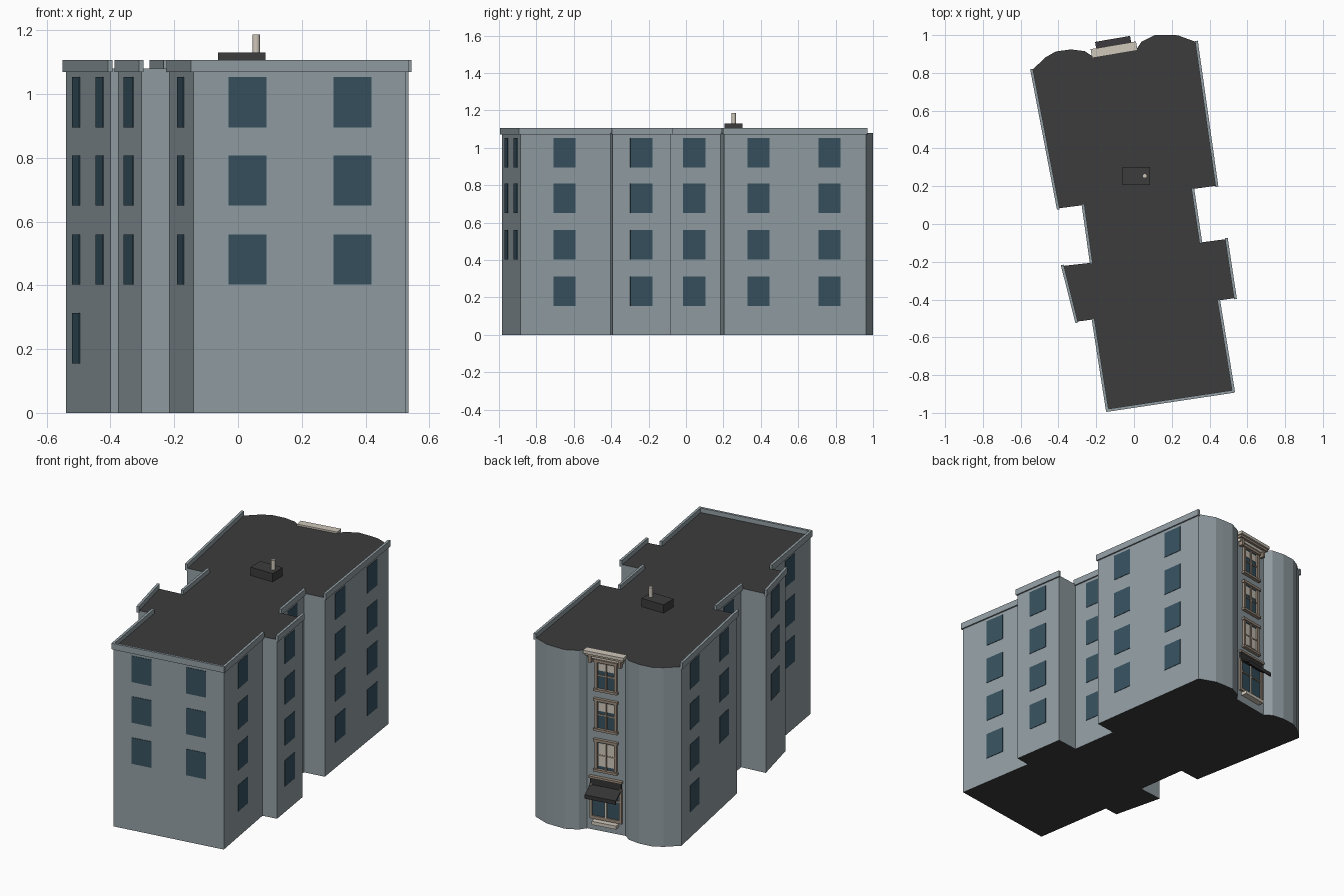
import bpy, bmesh, math
from mathutils import Vector, Matrix

if "Cube" in bpy.data.objects:
    bpy.data.objects.remove(bpy.data.objects["Cube"])


def material(name, rgb):
    m = bpy.data.materials.new(name)
    m.diffuse_color = (*rgb, 1)
    m.use_nodes = True
    m.node_tree.nodes["Principled BSDF"].inputs["Base Color"].default_value = m.diffuse_color
    return m


WALL = material("grey wall", (0.29, 0.345, 0.37))
ROOF = material("dark roof", (0.045, 0.045, 0.045))
GLASS = material("blue glass", (0.038, 0.083, 0.115))
TAN = material("tan trim", (0.34, 0.27, 0.21))
CREAM = material("cream trim", (0.62, 0.57, 0.49))
AWN = material("awning charcoal", (0.035, 0.033, 0.035))


def finish(name, bm, mats):
    bmesh.ops.recalc_face_normals(bm, faces=bm.faces)
    me = bpy.data.meshes.new(name)
    bm.to_mesh(me)
    bm.free()
    for m in mats:
        me.materials.append(m)
    ob = bpy.data.objects.new(name, me)
    bpy.context.collection.objects.link(ob)
    return ob


def box(name, mat, frame, lo, hi):
    """Box between two corners of a local frame."""
    bm = bmesh.new()
    bmesh.ops.create_cube(bm, size=1)
    for v in bm.verts:
        v.co = frame @ Vector([(a + b) / 2 + c * (b - a) for a, b, c in zip(lo, hi, v.co)])
    return finish(name, bm, [mat])


def frame_at(origin, along, out):
    m = Matrix((along, out, Vector((0, 0, 1)))).transposed().to_4x4()
    m.translation = origin
    return m


# Building outline, counter-clockwise; the back is given in its own frame
H = 1.08
E, N = Vector((0.986, 0.168, 0)), Vector((-0.168, 0.986, 0))
BACK = frame_at(Vector((-0.105, 0.889, 0)), E, N)
back_uv = [(0.441, 0), (0.35, 0.052), (0.30, 0.062), (0.23, 0.073), (0.155, 0.05), (0.122, 0.015),
           (-0.111, 0.015), (-0.149, 0.052), (-0.22, 0.073), (-0.30, 0.076), (-0.358, 0.055), (-0.441, 0)]
right = [(-0.14, -0.985), (0.525, -0.885), (0.447, -0.405), (0.535, -0.392), (0.488, -0.08),
         (0.352, -0.098), (0.31, 0.185), (0.437, 0.203)]
left = [(-0.40, 0.083), (-0.268, 0.1), (-0.225, -0.205), (-0.377, -0.222), (-0.303, -0.517), (-0.215, -0.505)]
outline = ([Vector((x, y, 0)) for x, y in right] + [BACK @ Vector((u, v, 0)) for u, v in back_uv]
           + [Vector((x, y, 0)) for x, y in left])
n = len(outline)

# Body, with dark top and bottom
bm = bmesh.new()
base = bm.faces.new([bm.verts.new(p) for p in outline])
ext = bmesh.ops.extrude_face_region(bm, geom=[base])
bmesh.ops.translate(bm, vec=(0, 0, H), verts=[g for g in ext["geom"] if isinstance(g, bmesh.types.BMVert)])
bm.normal_update()
for f in bm.faces:
    f.material_index = 1 if abs(f.normal.z) > 0.5 else 0
finish("building_body", bm, [WALL, ROOF])


def wall_frame(i):
    p, q = outline[i], outline[(i + 1) % n]
    d = (q - p).normalized()
    return frame_at(p, d, Vector((d.y, -d.x, 0))), (q - p).length


# Parapets and windows: wall index -> window positions along it and row counts
L = n - 7
walls = {0: [(0.255, 3), (0.75, 3)], 1: [(0.49, 4)], 3: [(0.49, 4)], 5: [(0.5, 4)],
         7: [(0.242, 4), (0.742, 4)], L: [(0.235, 4), (0.76, 3)], L + 2: [(0.5, 3)],
         L + 4: [(0.47, 3)], L + 6: [(0.475, 3)]}
rows = [0.974, 0.729, 0.481, 0.234]
for i, wins in walls.items():
    fr, length = wall_frame(i)
    box(f"parapet_{i}", WALL, fr, (-0.006, -0.006, 1.07), (length + 0.006, 0.009, 1.107))
    for k, (t, count) in enumerate(wins):
        for r, z in enumerate(rows[:count]):
            c = t * length
            box(f"window_{i}_{k}_{r}", GLASS, fr, (c - 0.06, -0.004, z - 0.079), (c + 0.06, 0.003, z + 0.079))

# Roof hatch and vent pipe
W = Matrix.Identity(4)
box("roof_hatch", ROOF, W, (-0.062, 0.207, H - 0.01), (0.086, 0.303, 1.13))
bm = bmesh.new()
bmesh.ops.create_cone(bm, cap_ends=True, segments=16, radius1=0.012, radius2=0.012, depth=0.06,
                      matrix=Matrix.Translation((0.057, 0.255, 1.157)))
pipe = finish("vent_pipe", bm, [CREAM])
for f in pipe.data.polygons:
    f.use_smooth = abs(f.normal.z) < 0.5

# Back facade, in a frame centred on the recess
FAC = BACK @ Matrix.Translation((0.005, 0.015, 0))


def part(name, mat, u0, u1, v1, z0, z1):
    box(name, mat, FAC, (u0, -0.006, z0), (u1, v1, z1))


# Cornice in three steps, with brackets
part("cornice_top", CREAM, -0.122, 0.122, 0.042, 1.072, 1.09)
part("cornice_middle", TAN, -0.114, 0.114, 0.032, 1.058, 1.072)
part("cornice_base", CREAM, -0.106, 0.106, 0.018, 1.04, 1.058)
for s in (-1, 1):
    part("cornice_bracket", TAN, s * 0.09 - 0.008, s * 0.09 + 0.008, 0.026, 1.015, 1.058)

# Upper windows: casing, sashes, panes and blinds
for r, (z0, z1, blind) in enumerate([(0.86, 1.02, 0.3), (0.62, 0.785, 0.35), (0.375, 0.54, 0.95)]):
    part(f"facade_glass_{r}", GLASS, -0.055, 0.055, 0.002, z0, z1)
    for s in (-1, 1):
        part(f"casing_{r}", TAN, s * 0.058 - 0.008, s * 0.058 + 0.008, 0.012, z0, z1)
        part(f"blind_{r}", CREAM, s * 0.026 - 0.02, s * 0.026 + 0.02, 0.004, z1 - 0.01 - blind * (z1 - z0 - 0.02), z1 - 0.01)
    part(f"mullion_{r}", TAN, -0.006, 0.006, 0.009, z0, z1)
    mid = (z0 + z1) / 2
    part(f"meeting_rail_{r}", TAN, -0.05, 0.05, 0.007, mid - 0.004, mid + 0.004)
    part(f"lintel_{r}", TAN, -0.072, 0.072, 0.018, z1, z1 + 0.016)
    part(f"sill_{r}", TAN, -0.072, 0.072, 0.02, z0 - 0.014, z0)

# Shop front: sign band, glazing, casing, sill
part("sign_band", AWN, -0.095, 0.095, 0.012, 0.275, 0.315)
part("sign_cap", TAN, -0.1, 0.1, 0.02, 0.315, 0.328)
part("shop_glass", GLASS, -0.09, 0.09, 0.002, 0.085, 0.275)
for s in (-1, 1):
    part("shop_casing", TAN, s * 0.09 - 0.008, s * 0.09 + 0.008, 0.012, 0.07, 0.28)
part("shop_mullion", CREAM, -0.006, 0.006, 0.01, 0.085, 0.275)
part("shop_rail", TAN, -0.085, 0.085, 0.008, 0.195, 0.203)
part("shop_base_rail", TAN, -0.09, 0.09, 0.01, 0.07, 0.088)
part("shop_sill", CREAM, -0.075, 0.075, 0.035, 0.045, 0.065)

# Sloping awning with a hanging front edge
bm = bmesh.new()
profile = [(0, 0.278), (0.076, 0.238), (0.076, 0.215), (0.07, 0.215), (0.07, 0.231), (0, 0.268)]
ends = [[bm.verts.new(FAC @ Vector((u, v, z))) for v, z in profile] for u in (-0.092, 0.096)]
for e in ends:
    bm.faces.new(e)
for k in range(len(profile)):
    j = (k + 1) % len(profile)
    bm.faces.new((ends[0][k], ends[0][j], ends[1][j], ends[1][k]))
finish("awning", bm, [AWN])
